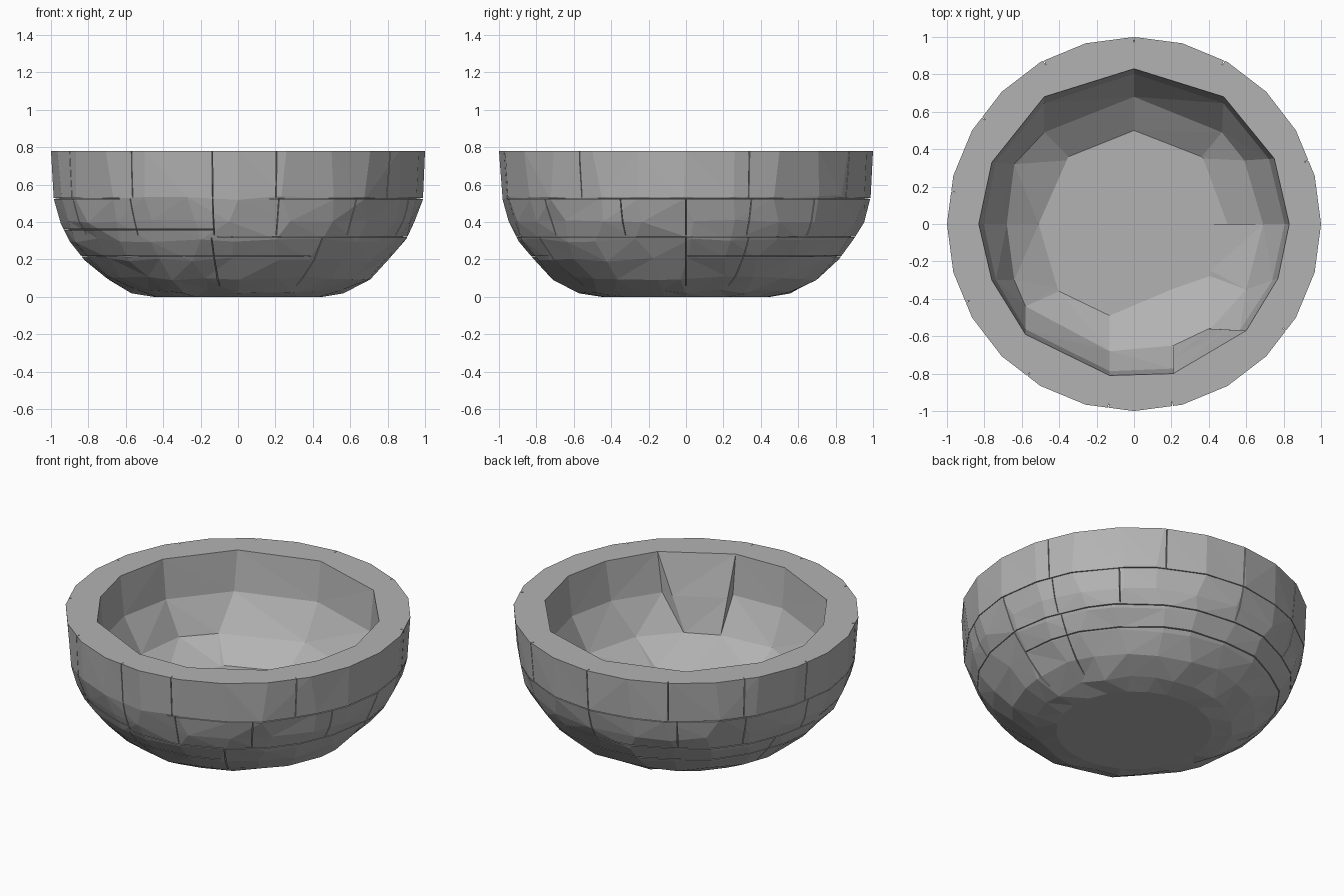
import bpy
import bmesh
import math
import random
from mathutils import Vector

random.seed(4)
if "Cube" in bpy.data.objects:
    bpy.data.objects.remove(bpy.data.objects["Cube"], do_unlink=True)

TOP = 0.78
PROFILE = [(0.45, 0), (0.57, 0.03), (0.71, 0.1), (0.82, 0.2), (0.9, 0.3),
           (0.95, 0.4), (0.985, 0.53), (1.0, TOP)]

stone = bpy.data.materials.new("grey_stone")
stone.use_nodes = True
stone.diffuse_color = (0.45, 0.45, 0.45, 1)
stone.node_tree.nodes["Principled BSDF"].inputs["Base Color"].default_value = stone.diffuse_color


def radius_at(z):
    """Outer radius of the bowl at a height."""
    for (r0, z0), (r1, z1) in zip(PROFILE, PROFILE[1:]):
        if z <= z1:
            return r0 + (r1 - r0) * (z - z0) / (z1 - z0)
    return PROFILE[-1][0]


def polar(r, degrees, z):
    a = math.radians(degrees)
    return Vector((r * math.cos(a), r * math.sin(a), z))


def finish(bm, name):
    bmesh.ops.remove_doubles(bm, verts=bm.verts, dist=0.0005)
    bmesh.ops.triangulate(bm, faces=bm.faces)
    bmesh.ops.recalc_face_normals(bm, faces=bm.faces)
    mesh = bpy.data.meshes.new(name)
    bm.to_mesh(mesh)
    bm.free()
    mesh.materials.append(stone)
    obj = bpy.data.objects.new(name, mesh)
    bpy.context.scene.collection.objects.link(obj)
    return obj


def add_loft(bm, rings):
    """Closed skin through rings of equal length, capped at both ends."""
    loops = [[bm.verts.new(p) for p in ring] for ring in rings]
    count = len(loops[0])
    for low, high in zip(loops, loops[1:]):
        for i in range(count):
            j = (i + 1) % count
            bm.faces.new((low[i], low[j], high[j], high[i]))
    bm.faces.new(loops[0][::-1])
    bm.faces.new(loops[-1])


# Rough-hewn outer body
SIDES = 24
rings = []
for r, z in PROFILE:
    rough = 0 if z in (0, TOP) else 1
    rings.append([polar(r + rough * random.uniform(-0.008, 0.004),
                        (i + rough * random.uniform(-0.2, 0.2)) * 360 / SIDES,
                        z + rough * random.uniform(-0.012, 0.012))
                  for i in range(SIDES)])
bm = bmesh.new()
add_loft(bm, rings)
bowl = finish(bm, "stone_bowl")

# Hollow: each column is rim, lower wall, floor edge and the wall's inward lean
STEEP, SLOPED = 0.18, 0.54
COLUMNS = [
    ((0, 0.83), (0, 0.68), (0, 0.5), STEEP),
    ((-0.48, 0.68), (-0.48, 0.49), (-0.35, 0.36), STEEP),
    ((-0.76, 0.33), (-0.64, 0.32), (-0.36, 0.34), STEEP),
    ((-0.83, 0), (-0.68, 0), (-0.51, 0), STEEP),
    ((-0.76, -0.3), (-0.64, -0.3), (-0.41, -0.34), STEEP),
    ((-0.58, -0.59), (-0.58, -0.44), (-0.4, -0.36), STEEP),
    ((-0.13, -0.81), (-0.13, -0.68), (-0.13, -0.49), STEEP),
    ((0.21, -0.8), (0.21, -0.65), (0.2, -0.35), STEEP),
    ((0.21, -0.8), (0.21, -0.65), (0.2, -0.35), SLOPED),
    ((0.6, -0.57), (0.4, -0.56), (0.4, -0.28), SLOPED),
    ((0.6, -0.57), (0.41, -0.56), (0.41, -0.28), STEEP),
    ((0.77, -0.29), (0.6, -0.35), (0.41, -0.25), STEEP),
    ((0.83, 0), (0.69, 0), (0.41, 0), STEEP),
    ((0.83, 0), (0.69, 0), (0.5, 0), STEEP),
    ((0.75, 0.35), (0.59, 0.34), (0.37, 0.35), STEEP),
    ((0.48, 0.68), (0.47, 0.49), (0.36, 0.36), STEEP),
]
above, rim, upper, lower, floor = [], [], [], [], []
for top, mid, base, lean in COLUMNS:
    above.append(Vector((*top, TOP + 0.1)))
    rim.append(Vector((*top, TOP)))
    lower.append(Vector((*mid, 0.32)))
    floor.append(Vector((*base, 0.2)))
    upper.append(rim[-1].lerp(lower[-1], lean))
    upper[-1].z = 0.53
bm = bmesh.new()
add_loft(bm, [floor, lower, upper, rim, above])
hollow = finish(bm, "hollow_cutter")

# Joints between the blocks, as thin strips that follow the outer surface
bm = bmesh.new()
WIDTH, DEPTH = 0.004, 0.028


def joint(a0, a1, z0, z1):
    """Joint from one angle and height to another."""
    level = z0 == z1
    steps = max(2, int(abs(a1 - a0) / 6))
    sections = []
    for i in range(steps + 1):
        t = i / steps
        a, z = a0 + (a1 - a0) * t, z0 + (z1 - z0) * t
        side = Vector((0, 0, WIDTH)) if level else polar(WIDTH, a + 90, 0)
        r = radius_at(z)
        inner, outer = polar(r - DEPTH, a, z), polar(r + 0.03, a, z)
        sections.append([inner - side * 0.3, outer - side, outer + side, inner + side * 0.3])
    add_loft(bm, sections)


# Upright joints of the top course, middle course and base
for angle in (-125, -98, -78, -35, 20, 61, 90, 119, 145, 170, 205):
    joint(angle, angle, 0.53, TOP + 0.01)
for angle in (-126, -98, -77, -50, -21, 0, 21, 45, 90, 122, 146, 172, 206):
    joint(angle, angle, 0.33, 0.525)
for angle in (-99, -60, 0, 22, 160):
    joint(angle, angle, 0.06, 0.315)
# Level joints
joint(-80, 230, 0.525, 0.525)
joint(-97, 180, 0.321, 0.321)
joint(181, 262, 0.36, 0.36)
joint(0, 298, 0.217, 0.217)
joints = finish(bm, "joint_cutter")

# Carve the bowl
for cutter in (hollow, joints):
    cutter.hide_render = True
    carve = bowl.modifiers.new(cutter.name, "BOOLEAN")
    carve.operation = "DIFFERENCE"
    carve.solver = "EXACT"
    carve.use_self = cutter is joints
    carve.object = cutter
bpy.context.view_layer.update()
evaluated = bowl.evaluated_get(bpy.context.evaluated_depsgraph_get())
carved = bpy.data.meshes.new_from_object(evaluated)
bowl.modifiers.clear()
bowl.data = carved
carved.materials.clear()
carved.materials.append(stone)
for face in carved.polygons:
    face.material_index = 0
    face.use_smooth = False
for cutter in (hollow, joints):
    bpy.data.objects.remove(cutter, do_unlink=True)
